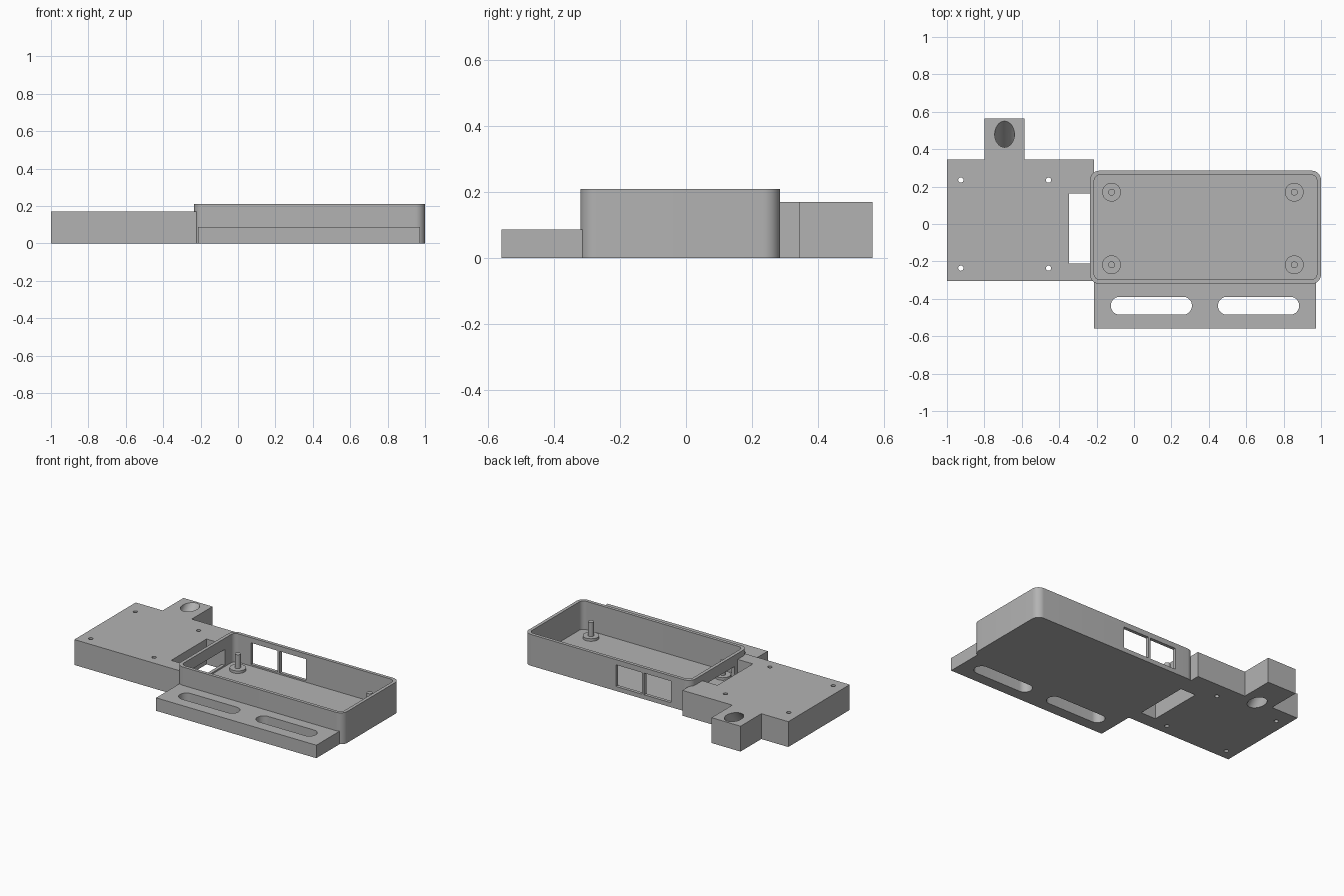
import bpy
import bmesh
import math
from mathutils import Vector

if "Cube" in bpy.data.objects:
    bpy.data.objects.remove(bpy.data.objects["Cube"], do_unlink=True)

# One plain grey for everything
GREY = (0.45, 0.45, 0.45, 1)
grey = bpy.data.materials.new("plain grey")
grey.use_nodes = True
grey.diffuse_color = GREY
grey.node_tree.nodes["Principled BSDF"].inputs["Base Color"].default_value = GREY


def rounded_rect(x0, x1, y0, y1, r=0, steps=10):
    """Counter-clockwise outline, with round corners if r > 0."""
    if r == 0:
        return [(x0, y0), (x1, y0), (x1, y1), (x0, y1)]
    centres = [(x1 - r, y1 - r), (x0 + r, y1 - r), (x0 + r, y0 + r), (x1 - r, y0 + r)]
    points = []
    for i, (cx, cy) in enumerate(centres):
        for s in range(steps + 1):
            a = math.pi / 2 * (i + s / steps)
            points.append((cx + r * math.cos(a), cy + r * math.sin(a)))
    return points


def circle(x, y, r, ry=None, n=32):
    turn = [2 * math.pi * i / n for i in range(n)]
    return [(x + r * math.cos(a), y + (ry or r) * math.sin(a)) for a in turn]


def prism(name, outline, z0, z1, shear=0):
    """Extrude an outline from z0 to z1; shear slides it in y per unit of height."""
    bm = bmesh.new()
    base = bm.faces.new([bm.verts.new((x, y + shear * z0, z0)) for x, y in outline])
    top = bmesh.ops.extrude_face_region(bm, geom=[base])["geom"]
    height = z1 - z0
    bmesh.ops.translate(bm, vec=Vector((0, shear * height, height)),
                        verts=[v for v in top if isinstance(v, bmesh.types.BMVert)])
    bmesh.ops.recalc_face_normals(bm, faces=bm.faces)
    mesh = bpy.data.meshes.new(name)
    bm.to_mesh(mesh)
    bm.free()
    mesh.materials.append(grey)
    ob = bpy.data.objects.new(name, mesh)
    bpy.context.collection.objects.link(ob)
    return ob


def finish(ob):
    bpy.ops.object.select_all(action='DESELECT')
    ob.select_set(True)
    bpy.context.view_layer.objects.active = ob
    bpy.ops.object.shade_smooth_by_angle(angle=math.radians(30))


def cut(ob, cutters):
    """Subtract each cutter, then throw it away."""
    bpy.context.view_layer.objects.active = ob
    for c in cutters:
        c.hide_render = True
        mod = ob.modifiers.new("cut", 'BOOLEAN')
        mod.operation = 'DIFFERENCE'
        mod.solver = 'EXACT'
        mod.object = c
        bpy.ops.object.modifier_apply(modifier=mod.name)
        bpy.data.objects.remove(c, do_unlink=True)
    finish(ob)


LOW, HIGH = -0.1, 0.4   # cutter reach below and above the parts

# Open tray with round corners, cable windows in the back and a side opening
tray = prism("tray", rounded_rect(-0.235, 1, -0.32, 0.285, 0.05), 0, 0.21)
cut(tray, [
    prism("cavity", rounded_rect(-0.213, 0.978, -0.298, 0.263, 0.032), 0.02, HIGH),
    prism("back_window_a", rounded_rect(-0.087, 0.11, 0.24, 0.32), 0.03, 0.175),
    prism("back_window_b", rounded_rect(0.125, 0.32, 0.24, 0.32), 0.03, 0.175),
    prism("side_opening", rounded_rect(-0.3, -0.2, -0.18, 0.165), 0.03, 0.135),
])

# Standoffs with locating pins
for x, side in ((-0.12, "right"), (0.857, "left")):
    for y, end in ((-0.218, "front"), (0.17, "back")):
        finish(prism(f"standoff_{end}_{side}", circle(x, y, 0.05), 0.015, 0.037))
        finish(prism(f"pin_{end}_{side}", circle(x, y, 0.018), 0.03, 0.13))

# Slotted mounting flange along the front
flange = prism("mounting_flange", rounded_rect(-0.215, 0.973, -0.56, -0.302), 0, 0.087)
cut(flange, [prism("slot", rounded_rect(x, x + 0.434, -0.485, -0.389, 0.0479), LOW, HIGH)
             for x in (-0.124, 0.449)])

# Side block with back tab, cable pass-through, screw holes and slanted bore
block_outline = [(-1, -0.305), (-0.215, -0.305), (-0.215, 0.345), (-0.585, 0.345),
                 (-0.585, 0.565), (-0.8, 0.565), (-0.8, 0.345), (-1, 0.345)]
block = prism("side_block", block_outline, 0, 0.17)
slant = 0.87
bore = circle(-0.692, 0.48 - slant * 0.17, 0.053, 0.07)
cut(block, [prism("pass_through", rounded_rect(-0.347, -0.2, -0.212, 0.162), LOW, HIGH),
            prism("bore", bore, LOW, HIGH, slant)]
    + [prism("screw_hole", circle(x, y, 0.014, n=20), LOW, HIGH)
       for x in (-0.926, -0.457) for y in (-0.236, 0.235)])
